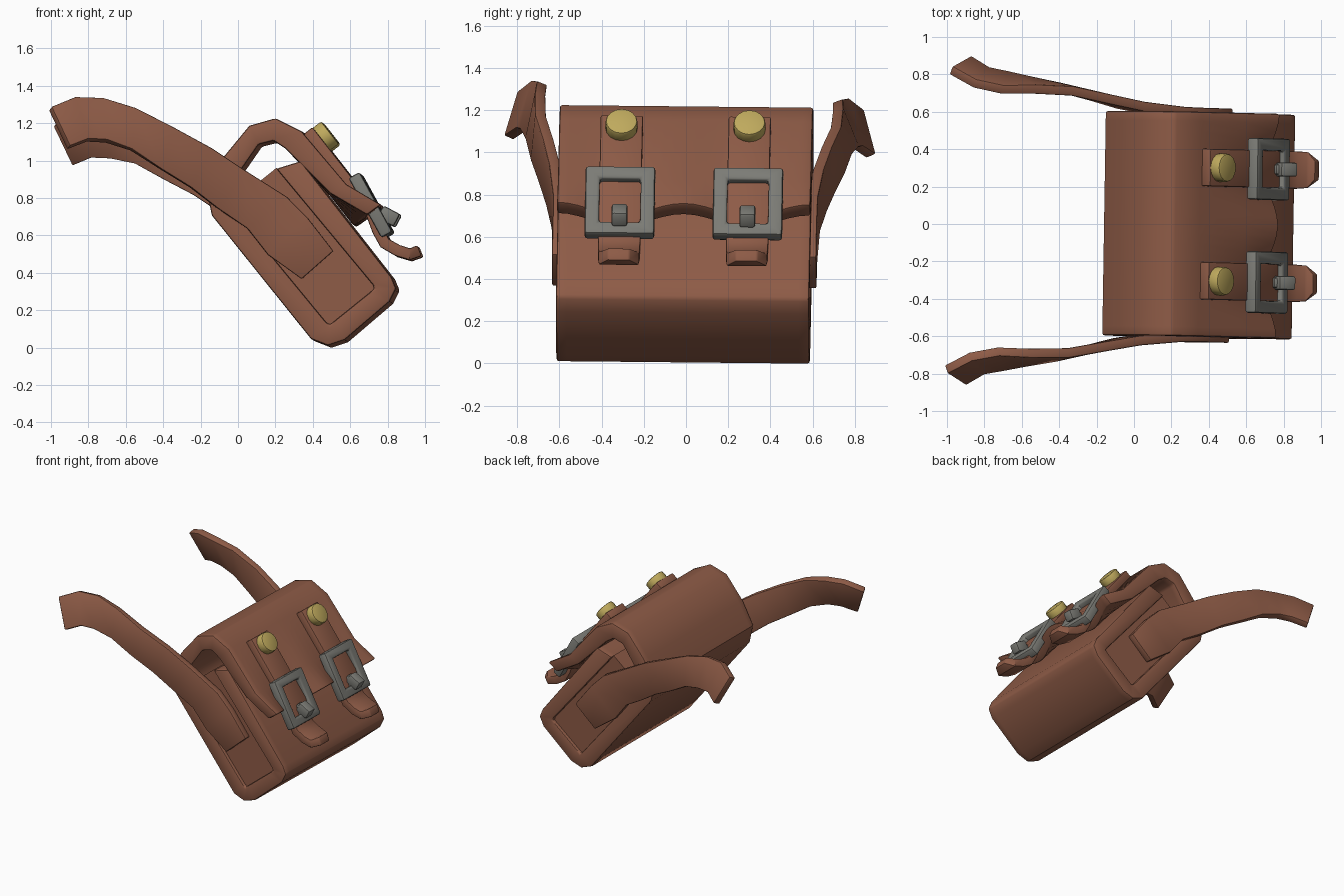
import bpy, bmesh, math
from mathutils import Vector, Matrix

if "Cube" in bpy.data.objects:
    bpy.data.objects.remove(bpy.data.objects["Cube"])


def material(name, rgb):
    m = bpy.data.materials.new(name)
    m.diffuse_color = (*rgb, 1)
    m.use_nodes = True
    m.node_tree.nodes["Principled BSDF"].inputs["Base Color"].default_value = m.diffuse_color
    return m


LEATHER = material("brown_leather", (0.27, 0.105, 0.062))
STEEL = material("grey_steel", (0.20, 0.20, 0.18))
BRASS = material("brass", (0.52, 0.40, 0.11))

# Bag frame: DOWN runs along the tilted front, OUT points away from it
DOWN = Vector((0.616, 0, -0.788))
OUT = Vector((0.788, 0, 0.616))


def finish(bm, name, mat, bevel=0.0, angle=40):
    for v in bm.verts:                       # the bag rests very slightly askew
        x, y, z = v.co
        v.co = (x + 0.016 * y, y + 0.01 * (z - 0.6) - 0.016 * x, z - 0.01 * y)
    bmesh.ops.recalc_face_normals(bm, faces=bm.faces[:])
    if bevel:
        edges = [e for e in bm.edges if e.is_manifold
                 and e.calc_face_angle(0) > math.radians(angle)]
        bmesh.ops.bevel(bm, geom=edges, offset=bevel, segments=2,
                        profile=0.5, affect='EDGES', clamp_overlap=True)
    me = bpy.data.meshes.new(name)
    bm.to_mesh(me)
    bm.free()
    me.materials.append(mat)
    ob = bpy.data.objects.new(name, me)
    bpy.context.collection.objects.link(ob)
    bpy.ops.object.select_all(action='DESELECT')
    ob.select_set(True)
    bpy.context.view_layer.objects.active = ob
    bpy.ops.object.shade_smooth_by_angle(angle=math.radians(35))
    return ob


def loft(name, rings, mat, bevel=0.0):
    """Skin even-sized rings; ends are closed with strips of quads."""
    bm = bmesh.new()
    vs = [[bm.verts.new(p) for p in r] for r in rings]
    n = len(rings[0])
    for a, b in zip(vs, vs[1:]):
        for i in range(n):
            j = (i + 1) % n
            bm.faces.new((a[i], a[j], b[j], b[i]))
    for r in (vs[0], vs[-1]):
        for i in range(n // 2 - 1):
            bm.faces.new((r[i], r[i + 1], r[n - 2 - i], r[n - 1 - i]))
    return finish(bm, name, mat, bevel)


# Leather shell: one thick strip forming flap, back, base and front
outer = [(.70, .70), (.58, .86), (.35, 1.15), (.21, 1.22), (.07, 1.18),
         (-.07, 1.01), (-.16, .84), (-.13, .70), (.40, .04), (.49, .005),
         (.58, .035), (.82, .24), (.855, .31), (.83, .37), (.345, .99)]
inner = [(.625, .645), (.495, .81), (.26, 1.06), (.20, 1.10), (.12, 1.08),
         (.03, .95), (-.05, .82), (-.03, .75), (.48, .13), (.50, .115),
         (.53, .14), (.71, .285), (.74, .31), (.73, .33), (.215, .95)]


def shell_ring(y):
    # the flap lip flares between the buckles and at both ends
    wave = 0.5 + 0.5 * math.cos(2 * math.pi * y / 0.6)
    flare = {0: 0.095, 1: 0.012}

    def place(pts):
        return [Vector((x, y, z)) + OUT * flare.get(i, 0) * wave
                for i, (x, z) in enumerate(pts)]
    return place(outer) + place(inner)[::-1]


loft("bag_shell", [shell_ring(-0.6 + 0.05 * i) for i in range(25)],
     LEATHER, 0.012)

# Recessed side panels and filling
panel = [(-.04, .75), (.48, .12), (.50, .11), (.74, .30), (.73, .34), (.215, .955)]
loft("side_panels", [[(x, y, z) for x, z in panel] for y in (-.575, .575)],
     LEATHER)

# Carrying straps: upper edge and lower edge at each station
strap = [((.52, .60, .51), (.35, .60, .36)),
         ((.38, .60, .69), (.17, .60, .49)),
         ((.27, .602, .80), (.06, .61, .63)),
         ((.05, .625, .94), (-.10, .64, .74)),
         ((-.13, .66, 1.06), (-.24, .68, .85)),
         ((-.33, .70, 1.17), (-.40, .72, .95)),
         ((-.53, .705, 1.27), (-.55, .75, 1.05)),
         ((-.70, .70, 1.32), (-.68, .78, 1.095)),
         ((-.85, .73, 1.325), (-.78, .80, 1.10)),
         ((-.98, .80, 1.27), (-.88, .86, 1.06))]


def carry_strap(name, side, sag):
    pairs = []
    for i, (a, b) in enumerate(strap):
        drop = Vector((-0.012, 0, -sag)) * max(0, min(1, (i - 2) / 5))
        pairs.append([Vector((p[0], p[1] * side, p[2])) + drop for p in (a, b)])
    mids = [(a + b) / 2 for a, b in pairs]
    rings = []
    for i, (a, b) in enumerate(pairs):
        t = mids[min(i + 1, len(mids) - 1)] - mids[max(i - 1, 0)]
        n = t.cross(a - b).normalized() * 0.026
        rings.append([a + n, b + n, b - n, a - n])
    loft(name, rings, LEATHER, 0.008)


carry_strap("carry_strap_front", -1, 0)
carry_strap("carry_strap_back", 1, 0.07)


def box(bm, centre, size, rot):
    bmesh.ops.create_cube(bm, size=1, matrix=Matrix.Translation(centre)
                          @ rot @ Matrix.Diagonal((*size, 1)))


# Closing strap centre line (x, z, half width), curling out at the tip
closing = [(.38, 1.155, .10), (.715, .725, .10), (.755, .62, .10), (.79, .555, .10),
           (.86, .515, .10), (.925, .495, .095), (.975, .515, .05)]

for label, yc in (("front", -0.303), ("back", 0.303)):
    rings = []
    for i, (x, z, w) in enumerate(closing):
        p, q = closing[max(i - 1, 0)], closing[min(i + 1, len(closing) - 1)]
        t = Vector((q[0] - p[0], 0, q[1] - p[1])).normalized()
        n = Vector((-t.z, 0, t.x)) * 0.031
        c, s = Vector((x, yc, z)), Vector((0, w, 0))
        rings.append([c + n - s, c + n + s, c - n + s, c - n - s])
    loft("closing_strap_" + label, rings, LEATHER, 0.008)

    # Square buckle frame, leaning away from the flap
    along = Vector((0.17, 0, -0.31)).normalized()
    face = Vector((-along.z, 0, along.x))
    centre = Vector((0.715, yc, 0.758))
    rings = []
    for sy, su in ((-1, -1), (1, -1), (1, 1), (-1, 1), (-1, -1)):
        ring = []
        for hy, hu, d in ((.165, .182, .034), (.098, .118, .034),
                          (.098, .118, -.034), (.165, .182, -.034)):
            ring.append(centre + Vector((0, sy * hy, 0)) + along * su * hu + face * d)
        rings.append(ring)
    bm = bmesh.new()
    vs = [[bm.verts.new(p) for p in r] for r in rings[:4]]
    for k in range(4):
        a, b = vs[k], vs[(k + 1) % 4]
        for i in range(4):
            j = (i + 1) % 4
            bm.faces.new((a[i], a[j], b[j], b[i]))
    finish(bm, "buckle_frame_" + label, STEEL, 0.014)

    # Buckle prong
    rot = Matrix.Rotation(math.radians(28), 4, 'Y')
    bm = bmesh.new()
    box(bm, (0.81, yc, 0.70), (0.10, 0.075, 0.075), rot)
    box(bm, (0.765, yc, 0.685), (0.07, 0.055, 0.09), rot)
    finish(bm, "buckle_prong_" + label, STEEL, 0.012)

    # Round brass stud
    bm = bmesh.new()
    turn = OUT.to_track_quat('Z', 'Y').to_matrix().to_4x4()
    bmesh.ops.create_cone(bm, cap_ends=True, segments=16, radius1=0.076,
                          radius2=0.076, depth=0.075,
                          matrix=Matrix.Translation((0.468, yc, 1.124)) @ turn)
    finish(bm, "stud_" + label, BRASS, 0.012)
